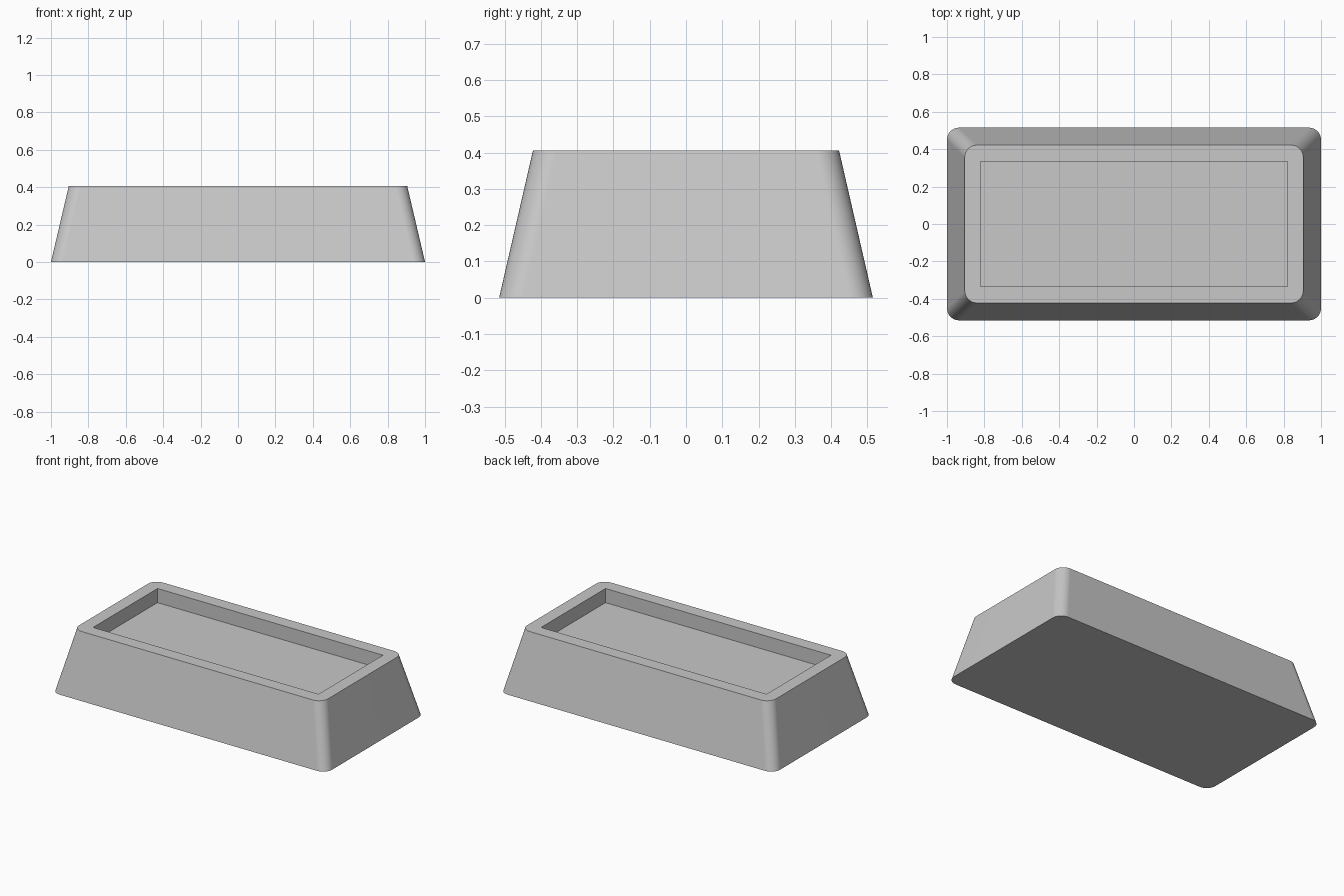
import bpy, bmesh, math

cube = bpy.data.objects.get("Cube")
if cube:
    bpy.data.objects.remove(cube, do_unlink=True)

SEGMENTS = 10  # facets in each rounded corner


def add_loop(bm, half_x, half_y, z, radius):
    """Counter-clockwise rectangle loop with rounded corners."""
    loop = []
    for i, (sx, sy) in enumerate([(1, 1), (-1, 1), (-1, -1), (1, -1)]):
        for k in range(SEGMENTS + 1):
            a = math.pi / 2 * (i + k / SEGMENTS)
            loop.append(bm.verts.new((sx * (half_x - radius) + radius * math.cos(a),
                                      sy * (half_y - radius) + radius * math.sin(a), z)))
    return loop


def skin(bm, lower, upper):
    n = len(lower)
    for i in range(n):
        j = (i + 1) % n
        bm.faces.new((lower[i], lower[j], upper[j], upper[i]))


# Single neutral grey
grey = bpy.data.materials.new("light grey")
colour = (0.58, 0.58, 0.58, 1)
grey.use_nodes = True
grey.diffuse_color = colour
grey.node_tree.nodes["Principled BSDF"].inputs["Base Color"].default_value = colour

# Tapered block: base, outer wall, flat rim, square-cornered recess
bm = bmesh.new()
base = add_loop(bm, 1.0, 0.515, 0, 0.065)
rim = add_loop(bm, 0.905, 0.422, 0.405, 0.065)
recess_top = add_loop(bm, 0.82, 0.335, 0.405, 0)
recess_floor = add_loop(bm, 0.82, 0.335, 0.312, 0)
bm.faces.new(base[::-1])
for lower, upper in [(base, rim), (rim, recess_top), (recess_top, recess_floor)]:
    skin(bm, lower, upper)
bm.faces.new(recess_floor)
# Collapse the zero-radius corners of the recess
bmesh.ops.remove_doubles(bm, verts=bm.verts[:], dist=0.0001)
bmesh.ops.recalc_face_normals(bm, faces=bm.faces[:])

mesh = bpy.data.meshes.new("tapered_tray")
bm.to_mesh(mesh)
bm.free()
mesh.materials.append(grey)
tray = bpy.data.objects.new("tapered_tray", mesh)
bpy.context.collection.objects.link(tray)

# Smooth corners, crisp edges, flat walls
bpy.ops.object.select_all(action="DESELECT")
tray.select_set(True)
bpy.context.view_layer.objects.active = tray
bpy.ops.object.shade_smooth_by_angle(angle=math.radians(30))
weighted = tray.modifiers.new("flat_walls", "WEIGHTED_NORMAL")
weighted.keep_sharp = True
